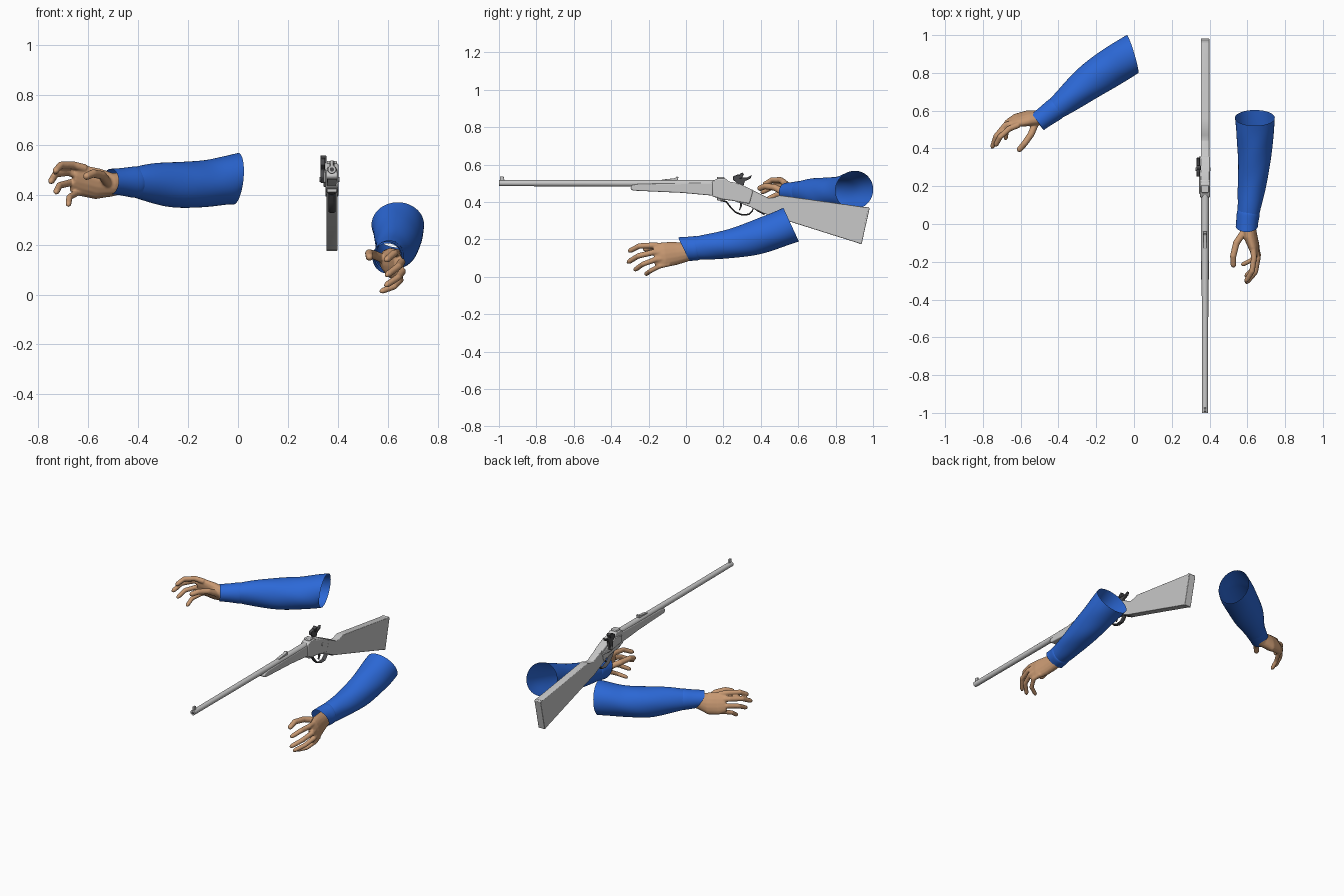
import bpy, bmesh, math
from mathutils import Vector


def material(name, rgb):
    m = bpy.data.materials.new(name)
    m.diffuse_color = (*rgb, 1)
    return m


GREY = material("light_grey", (0.58, 0.58, 0.58))
DARK = material("dark_steel", (0.07, 0.07, 0.075))
SKIN = material("skin", (0.58, 0.32, 0.17))
BLUE = material("blue_cloth", (0.025, 0.14, 0.68))
RX = 0.376  # centre plane of the rifle


def finish(name, bm, mat, angle=35):
    bmesh.ops.recalc_face_normals(bm, faces=bm.faces)
    me = bpy.data.meshes.new(name)
    bm.to_mesh(me)
    bm.free()
    me.materials.append(mat)
    me.shade_smooth()
    me.set_sharp_from_angle(angle=math.radians(angle))
    ob = bpy.data.objects.new(name, me)
    bpy.context.collection.objects.link(ob)
    return ob


def bevel(ob, width, segments=2):
    b = ob.modifiers.new("bevel", "BEVEL")
    b.width, b.segments, b.limit_method = width, segments, "ANGLE"
    return ob


def loft(bm, path, up, n=12, caps=True, start=None, end=None, wrinkle=0.0):
    """Elliptical rings (x, y, z, radius along up, radius across) bridged in order."""
    pts = [Vector(p[:3]) for p in path]
    rings = []
    for i, p in enumerate(path):
        t = pts[min(i + 1, len(pts) - 1)] - pts[max(i - 1, 0)]
        if i == 0 and start:
            t = Vector(start)
        if i == len(pts) - 1 and end:
            t = Vector(end)
        t.normalize()
        u = Vector(up)
        u = (u - t * u.dot(t)).normalized()
        v = t.cross(u)
        ring = []
        for k in range(n):
            a = 2 * math.pi * k / n
            w = 1
            if 0 < i < len(pts) - 1:
                w += wrinkle * math.sin(3 * a + 2.3 * i) * math.cos(i * 1.7 + a)
            ring.append(bm.verts.new(pts[i] + w * (u * math.cos(a) * p[3] + v * math.sin(a) * p[4])))
        rings.append(ring)
    for r, s in zip(rings, rings[1:]):
        for k in range(n):
            bm.faces.new((r[k], r[(k + 1) % n], s[(k + 1) % n], s[k]))
    if caps:
        bm.faces.new(rings[0])
        bm.faces.new(rings[-1])


def lofted(name, path, mat, up=(0, 0, 1), **kw):
    bm = bmesh.new()
    loft(bm, path, up, **kw)
    return finish(name, bm, mat)


def slab(name, profile, half, mat, x=RX, width=0.008, segments=2):
    """Side profile of (y, z) points given thickness along x."""
    bm = bmesh.new()
    f = bm.faces.new([bm.verts.new((x - half, y, z)) for y, z in profile])
    r = bmesh.ops.extrude_face_region(bm, geom=[f])
    verts = [g for g in r["geom"] if isinstance(g, bmesh.types.BMVert)]
    bmesh.ops.translate(bm, verts=verts, vec=(2 * half, 0, 0))
    return bevel(finish(name, bm, mat), width, segments)


def hand(name, palm, up, digits):
    """Palm and tapered digits fused into one smooth surface."""
    bm = bmesh.new()
    loft(bm, palm, up, n=16)
    for radius, joints in digits:
        pts = [Vector(j) for j in joints]
        last = pts[-1] - pts[-2]
        pts[-1:] = [pts[-1] - last * 0.2, pts[-1]]
        scale = [1.1, 1.05, 0.98, 0.9, 0.45] if len(pts) == 5 else [1.1, 1.0, 0.92, 0.45]
        loft(bm, [(*p, radius * s, radius * s) for p, s in zip(pts, scale)], up, n=10)
    ob = finish(name, bm, SKIN, 180)
    m = ob.modifiers.new("fuse", "REMESH")
    m.mode, m.voxel_size, m.use_smooth_shade = "VOXEL", 0.0045, True
    s = ob.modifiers.new("soften", "SMOOTH")
    s.factor, s.iterations = 0.5, 4


def sleeve(name, path, **kw):
    ob = lofted(name, path, BLUE, n=16, caps=False, **kw)
    ob.modifiers.new("round", "SUBSURF").levels = 2
    ob.modifiers["round"].render_levels = 2
    return ob


# Barrel with muzzle bore and sights
lofted("barrel", [(RX, -1, 0.501, 0.009, 0.009), (RX, -1, 0.501, 0.016, 0.016),
                  (RX, -0.3, 0.5, 0.0175, 0.0175), (RX, 0.16, 0.499, 0.02, 0.02)], GREY,
       n=20, start=(0, 1, 0))
lofted("muzzle_bore", [(RX, -1.0005, 0.501, 0.0085, 0.0085), (RX, -0.99, 0.501, 0.0085, 0.0085)], DARK)
slab("front_sight", [(-0.995, 0.51), (-0.995, 0.537), (-0.975, 0.537), (-0.97, 0.51)], 0.006, GREY, width=0.002)
slab("rear_sight", [(-0.13, 0.513), (-0.13, 0.52), (-0.06, 0.527), (-0.05, 0.536),
                    (-0.04, 0.534), (-0.045, 0.513)], 0.01, GREY, width=0.002)

# Fore-end, receiver and stock
slab("fore_end", [(-0.297, 0.476), (-0.29, 0.49), (-0.25, 0.497), (0.145, 0.503), (0.145, 0.434),
                  (-0.02, 0.449), (-0.28, 0.461), (-0.293, 0.466)], 0.022, GREY, width=0.01, segments=3)
slab("receiver", [(0.14, 0.43), (0.14, 0.51), (0.165, 0.525), (0.215, 0.525), (0.228, 0.51), (0.28, 0.5),
                  (0.36, 0.463), (0.34, 0.39), (0.24, 0.408), (0.2, 0.412)], 0.026, GREY, width=0.006)
slab("breech_block", [(0.165, 0.41), (0.165, 0.535), (0.205, 0.535), (0.205, 0.405)], 0.02, GREY, width=0.004)
slab("stock", [(0.26, 0.497), (0.36, 0.462), (0.44, 0.422), (0.47, 0.424), (0.5, 0.436), (0.56, 0.428),
               (0.97, 0.371), (0.976, 0.366), (0.955, 0.27), (0.935, 0.18), (0.928, 0.178),
               (0.62, 0.275), (0.42, 0.337), (0.34, 0.375), (0.26, 0.405)],
     0.0225, GREY, width=0.012, segments=3)
slab("butt_plate", [(0.958, 0.372), (0.974, 0.374), (0.982, 0.366), (0.96, 0.27), (0.939, 0.175),
                    (0.928, 0.176), (0.95, 0.27), (0.97, 0.36)], 0.0225, GREY, width=0.002)

# Lock plate, hammer, trigger and loop lever
slab("lock_plate", [(0.16, 0.45), (0.16, 0.49), (0.23, 0.5), (0.3, 0.475), (0.36, 0.435), (0.28, 0.43)],
     0.005, GREY, x=RX - 0.028, width=0.003)
slab("hammer", [(0.285, 0.445), (0.27, 0.47), (0.275, 0.5), (0.25, 0.52), (0.252, 0.538), (0.28, 0.548),
                (0.3, 0.53), (0.325, 0.53), (0.352, 0.545), (0.345, 0.525), (0.315, 0.512),
                (0.305, 0.48), (0.305, 0.455)], 0.009, DARK, x=RX - 0.036, width=0.003)
slab("hammer_spur", [(0.285, 0.525), (0.285, 0.548), (0.3, 0.558), (0.31, 0.55), (0.3, 0.528)],
     0.012, DARK, x=RX - 0.034, width=0.003)
lofted("side_screw", [(RX - 0.05, 0.29, 0.46, 0.01, 0.01), (RX + 0.03, 0.29, 0.46, 0.01, 0.01)], GREY)
slab("trigger", [(0.29, 0.41), (0.3, 0.41), (0.298, 0.375), (0.287, 0.355), (0.283, 0.358), (0.29, 0.38)],
     0.005, DARK, width=0.001)
lever = [(0.185, 0.408), (0.215, 0.402), (0.24, 0.37), (0.265, 0.345), (0.3, 0.331), (0.335, 0.334),
         (0.355, 0.352), (0.36, 0.37), (0.38, 0.356), (0.42, 0.334)]
lofted("loop_lever", [(RX, y, z, 0.014, 0.0045) for y, z in lever], DARK, up=(1, 0, 0), n=10)

# Sleeve reaching across, with its cuff
sleeve("rear_sleeve", [(-0.47, 0.567, 0.452, 0.047, 0.047), (-0.40, 0.62, 0.45, 0.066, 0.065),
                       (-0.34, 0.668, 0.447, 0.08, 0.077), (-0.26, 0.735, 0.438, 0.093, 0.096),
                       (-0.19, 0.785, 0.44, 0.094, 0.103), (-0.12, 0.83, 0.444, 0.094, 0.104),
                       (-0.06, 0.868, 0.455, 0.1, 0.106), (-0.008, 0.9, 0.464, 0.106, 0.108)],
       end=(0.2, 0.06, -0.02), wrinkle=0.05)
cuff = sleeve("rear_cuff", [(-0.51, 0.54, 0.453, 0.052, 0.055), (-0.465, 0.573, 0.452, 0.055, 0.057),
                            (-0.415, 0.61, 0.45, 0.066, 0.064), (-0.405, 0.617, 0.45, 0.062, 0.06)])

# Sleeve on the near side, with its cuff
sleeve("front_sleeve", [(0.6, 0.015, 0.15, 0.057, 0.057), (0.61, 0.09, 0.157, 0.068, 0.063),
                        (0.62, 0.17, 0.166, 0.071, 0.075), (0.63, 0.25, 0.179, 0.079, 0.083),
                        (0.638, 0.34, 0.199, 0.091, 0.09), (0.64, 0.42, 0.225, 0.096, 0.096),
                        (0.642, 0.5, 0.255, 0.1, 0.103), (0.64, 0.562, 0.279, 0.102, 0.108)],
       end=(0, 0.185, 0.085), wrinkle=0.05)
sleeve("front_cuff", [(0.597, -0.012, 0.148, 0.072, 0.06), (0.6, 0.02, 0.15, 0.066, 0.06),
                      (0.606, 0.06, 0.153, 0.068, 0.064), (0.608, 0.07, 0.154, 0.062, 0.058)],
       start=(0, 0.125, 0.06))

# Hand at the far left, palm turned forward
hand("rear_hand",
     [(-0.44, 0.59, 0.45, 0.038, 0.034), (-0.5, 0.563, 0.44, 0.048, 0.038),
      (-0.56, 0.56, 0.443, 0.066, 0.036), (-0.62, 0.548, 0.455, 0.066, 0.028),
      (-0.66, 0.533, 0.462, 0.052, 0.018)], (-0.1, -0.4, 0.9),
     [(0.0155, [(-0.61, 0.525, 0.505), (-0.66, 0.505, 0.518), (-0.71, 0.46, 0.518), (-0.735, 0.412, 0.49)]),
      (0.0155, [(-0.62, 0.54, 0.475), (-0.68, 0.525, 0.49), (-0.73, 0.465, 0.483), (-0.752, 0.4, 0.448)]),
      (0.0145, [(-0.61, 0.555, 0.445), (-0.67, 0.54, 0.448), (-0.715, 0.48, 0.437), (-0.73, 0.418, 0.406)]),
      (0.0135, [(-0.59, 0.57, 0.42), (-0.645, 0.55, 0.408), (-0.675, 0.495, 0.39), (-0.68, 0.445, 0.355)]),
      (0.0175, [(-0.52, 0.535, 0.445), (-0.545, 0.475, 0.478), (-0.58, 0.425, 0.485), (-0.615, 0.385, 0.47)])])

# Hand on the near side, palm turned inward
hand("front_hand",
     [(0.605, 0.06, 0.145, 0.038, 0.034), (0.604, 0.0, 0.132, 0.052, 0.038),
      (0.615, -0.06, 0.125, 0.063, 0.037), (0.635, -0.12, 0.118, 0.068, 0.029),
      (0.645, -0.17, 0.115, 0.055, 0.018)], (-0.15, 0, 1),
     [(0.0155, [(0.63, -0.12, 0.165), (0.635, -0.18, 0.168), (0.625, -0.25, 0.165), (0.59, -0.308, 0.135)]),
      (0.0155, [(0.64, -0.12, 0.13), (0.655, -0.18, 0.13), (0.642, -0.255, 0.112), (0.592, -0.315, 0.075)]),
      (0.0145, [(0.645, -0.11, 0.098), (0.658, -0.165, 0.092), (0.64, -0.23, 0.068), (0.588, -0.278, 0.034)]),
      (0.0135, [(0.64, -0.09, 0.07), (0.65, -0.14, 0.058), (0.625, -0.19, 0.032), (0.568, -0.218, 0.011)]),
      (0.0175, [(0.59, -0.03, 0.14), (0.542, -0.1, 0.16), (0.525, -0.17, 0.165), (0.527, -0.23, 0.145)])])
